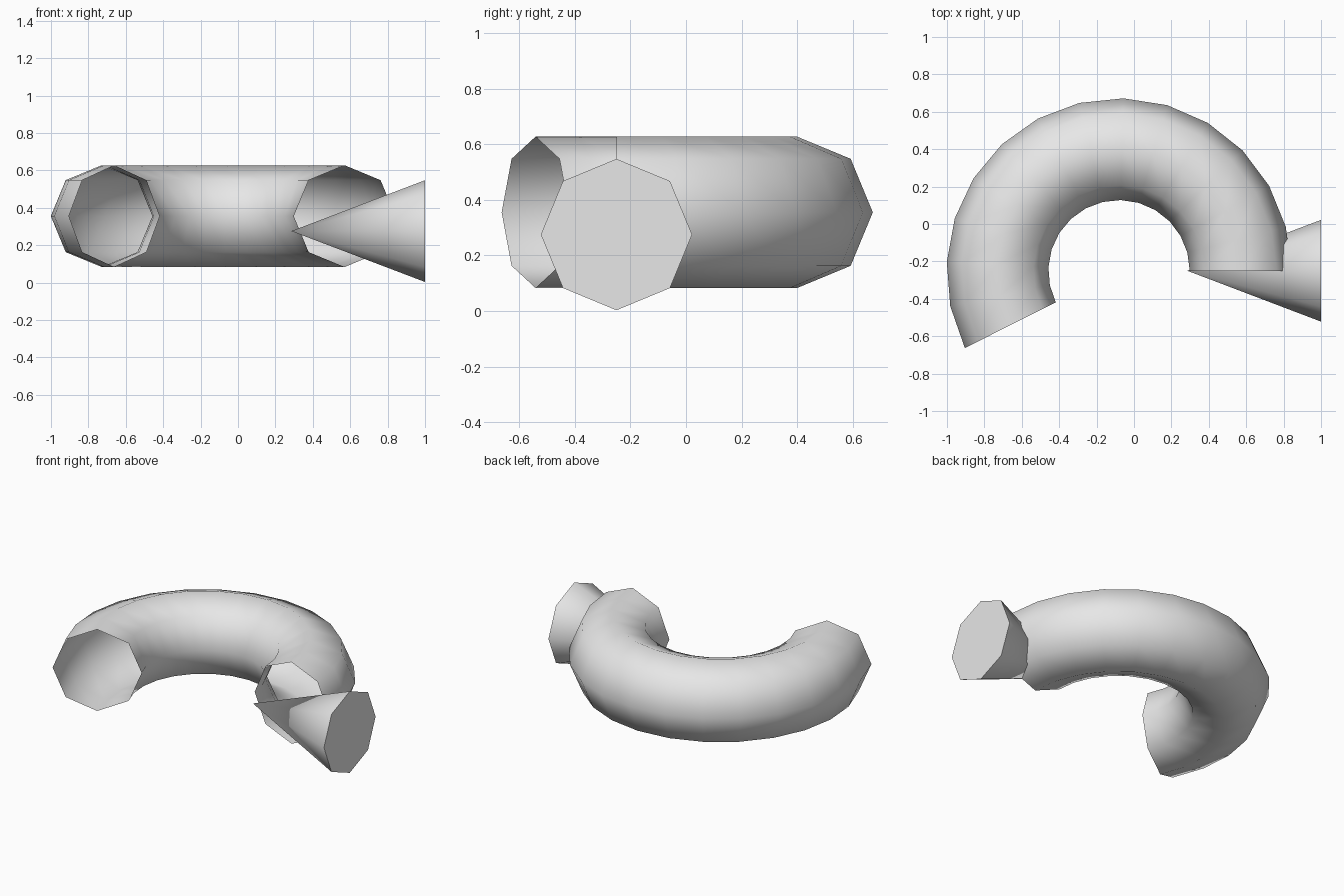
import bpy
import bmesh
import math
from mathutils import Matrix, Vector

cube = bpy.data.objects.get("Cube")
if cube:
    bpy.data.objects.remove(cube, do_unlink=True)

SIDES = 8
RADIUS = 0.272
RING_CENTRE = Vector((-0.08, -0.25, 0.355))
RING_RADIUS = 0.65
SWEEP = math.radians(206.6)

grey = bpy.data.materials.new("light_grey")
grey.use_nodes = True
colour = (0.8, 0.8, 0.8, 1)
grey.diffuse_color = colour
grey.node_tree.nodes["Principled BSDF"].inputs["Base Color"].default_value = colour


def finish(bm, name):
    """Turn a bmesh into a smooth object with sharp rims."""
    bmesh.ops.recalc_face_normals(bm, faces=bm.faces)
    mesh = bpy.data.meshes.new(name)
    bm.to_mesh(mesh)
    bm.free()
    mesh.materials.append(grey)
    obj = bpy.data.objects.new(name, mesh)
    bpy.context.collection.objects.link(obj)
    bpy.ops.object.select_all(action='DESELECT')
    obj.select_set(True)
    bpy.context.view_layer.objects.active = obj
    bpy.ops.object.shade_smooth_by_angle(angle=math.radians(60))


# Curved tube, open at both ends: an octagon swept around the ring centre
bm = bmesh.new()
place = Matrix.Translation(RING_CENTRE + Vector((RING_RADIUS, 0, 0)))
bmesh.ops.create_circle(bm, segments=SIDES, radius=RADIUS,
                        matrix=place @ Matrix.Rotation(math.pi / 2, 4, 'X'))
bmesh.ops.spin(bm, geom=bm.verts[:] + bm.edges[:], cent=RING_CENTRE,
               axis=(0, 0, 1), angle=SWEEP, steps=14)
finish(bm, "curved_tube")

# Cone lying on its side, its tip pointing into the tube's end
TIP_X, BASE_X = 0.285, 1.0
bm = bmesh.new()
place = Matrix.Translation(((TIP_X + BASE_X) / 2, -0.25, 0.275))
bmesh.ops.create_cone(bm, cap_ends=True, segments=SIDES, radius1=RADIUS,
                      radius2=0, depth=BASE_X - TIP_X,
                      matrix=place @ Matrix.Rotation(-math.pi / 2, 4, 'Y'))
bmesh.ops.remove_doubles(bm, verts=bm.verts, dist=0.0001)
finish(bm, "cone_tip")
